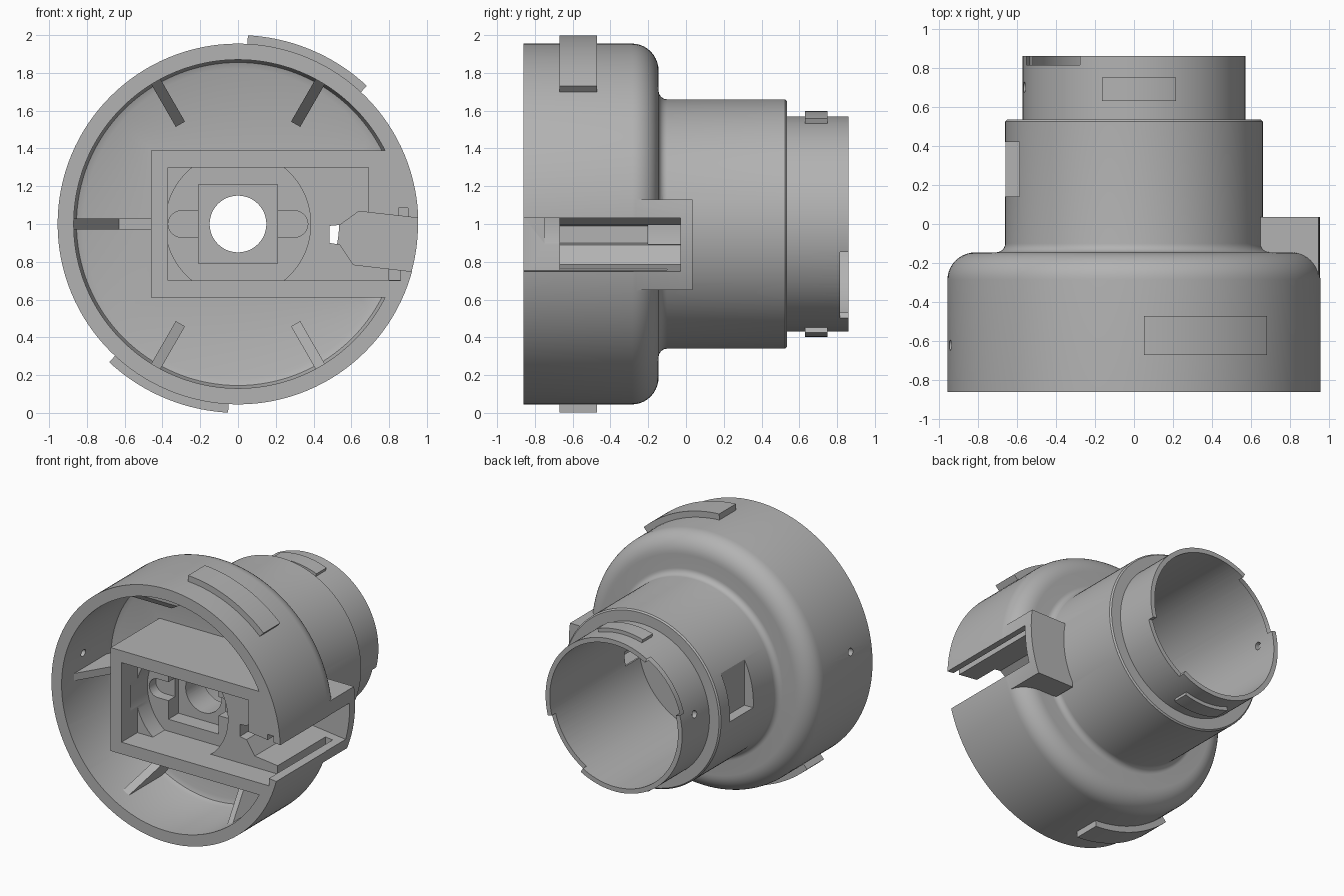
import bpy, bmesh
from math import sin, cos, pi, radians
from mathutils import Matrix, Vector

old = bpy.data.objects.get("Cube")
if old:
    bpy.data.objects.remove(old, do_unlink=True)

grey = bpy.data.materials.new("housing grey")
grey.use_nodes = True
grey.diffuse_color = (0.45, 0.45, 0.45, 1)
grey.node_tree.nodes["Principled BSDF"].inputs["Base Color"].default_value = (0.45, 0.45, 0.45, 1)


def finish(name, bm):
    bmesh.ops.recalc_face_normals(bm, faces=bm.faces)
    mesh = bpy.data.meshes.new(name)
    bm.to_mesh(mesh)
    bm.free()
    mesh.materials.append(grey)
    obj = bpy.data.objects.new(name, mesh)
    bpy.context.collection.objects.link(obj)
    return obj


def revolve(name, profile, start=0, end=360, steps=128):
    """Turn a closed (radius, y) outline round the main axis."""
    bm = bmesh.new()
    full = end - start == 360
    rings = []
    for i in range(steps if full else steps + 1):
        a = radians(start + (end - start) * i / steps)
        rings.append([bm.verts.new((r * cos(a), y, 1 + r * sin(a))) for r, y in profile])
    n = len(profile)
    pairs = list(zip(rings, rings[1:])) + ([(rings[-1], rings[0])] if full else [])
    for a, b in pairs:
        for j in range(n):
            k = (j + 1) % n
            if profile[j][0] or profile[k][0]:
                bm.faces.new((a[j], a[k], b[k], b[j]))
    if not full:
        bm.faces.new(rings[0])
        bm.faces.new(rings[-1])
    bmesh.ops.remove_doubles(bm, verts=bm.verts, dist=1e-5)
    return finish(name, bm)


def drum(name, radius, y0, y1, steps=96):
    return revolve(name, [(0, y0), (radius, y0), (radius, y1), (0, y1)], steps=steps)


def prism(name, points, y0, y1):
    """Extrude an (x, height from axis) outline along y."""
    bm = bmesh.new()
    face = bm.faces.new([bm.verts.new((x, y0, 1 + h)) for x, h in points])
    moved = bmesh.ops.extrude_face_region(bm, geom=[face])["geom"]
    bmesh.ops.translate(bm, vec=(0, y1 - y0, 0),
                        verts=[v for v in moved if isinstance(v, bmesh.types.BMVert)])
    return finish(name, bm)


def block(name, x0, x1, y0, y1, h0, h1):
    return prism(name, [(x0, h0), (x1, h0), (x1, h1), (x0, h1)], y0, y1)


def combine(target, tool, operation="DIFFERENCE"):
    mod = target.modifiers.new("cut", "BOOLEAN")
    mod.operation = operation
    mod.solver = "EXACT"
    mod.object = tool
    bpy.context.view_layer.objects.active = target
    bpy.ops.object.modifier_apply(modifier=mod.name)
    bpy.data.objects.remove(tool, do_unlink=True)


def arc(cr, cy, rr, ry, a0, a1, n=10):
    angles = [radians(a0 + (a1 - a0) * i / n) for i in range(n + 1)]
    return [(cr + rr * cos(a), cy + ry * sin(a)) for a in angles]


# Stepped bell housing
outline = [(0, -0.86), (0.955, -0.86)]
outline += arc(0.81, -0.285, 0.145, 0.14, 0, 90)
outline += arc(0.705, -0.1, 0.045, 0.045, 270, 180, 6)
outline += [(0.66, 0.525), (0.65, 0.535), (0.57, 0.535), (0.57, 0.86), (0, 0.86)]
housing = revolve("housing", outline)

# Side boss behind the bell, curved on its outer face
boss = block("boss", 0.58, 1.1, -0.3, 0.035, -0.35, 0.13)
combine(boss, drum("boss_limit", 0.953, -0.5, 0.5, 128), "INTERSECT")
combine(housing, boss, "UNION")

# Front cavity, leaving the central box standing
cavity = revolve("cavity", [(0, -0.28), (0.82, -0.28), (0.855, -0.293), (0.87, -0.33),
                            (0.87, -0.95), (0, -0.95)])
combine(cavity, block("box_keep", -0.46, 1.2, -1.1, 0, -0.39, 0.39))
combine(housing, cavity)

# Rear bore
combine(housing, drum("bore", 0.535, -0.2, 0.95, 128))

# Recesses in the central box, from shallow to deep
combine(housing, block("tray", -0.37, 0.69, -0.95, -0.67, -0.3, 0.3))
combine(housing, block("tray_corner", 0.6, 0.86, -0.95, -0.67, -0.3, 0.04))
well = drum("well", 0.385, -0.75, -0.53)
combine(well, block("well_limit", -0.5, 0.5, -1, 0, -0.3, 0.3), "INTERSECT")
combine(housing, well)
slot = [(0.3 * s + 0.07 * cos(a), 0.07 * sin(a))
        for s, base in ((1, -pi / 2), (-1, pi / 2))
        for a in [base + pi * i / 12 for i in range(13)]]
combine(housing, prism("well_slot", slot, -0.6, -0.45))
combine(housing, block("square_seat", -0.21, 0.21, -0.6, -0.41, -0.21, 0.21))
combine(housing, drum("shaft_hole", 0.15, -0.6, 0))

# Side channel with its guide grooves
channel = [(1.1, 0.015), (0.64, 0.067), (0.54, -0.005), (0.485, -0.01),
           (0.485, -0.1), (0.54, -0.11), (0.61, -0.215), (1.1, -0.272)]
combine(housing, prism("channel", channel, -0.95, -0.03))
combine(housing, block("upper_groove", 0.85, 0.9, -0.95, -0.1, 0, 0.085))
combine(housing, block("lower_groove", 0.8, 0.86, -0.95, -0.1, -0.297, -0.2))

# Pocket in the neck
combine(housing, block("neck_pocket", -0.8, -0.585, 0.14, 0.42, -0.04, 0.305))

# Two notches in the rear rim
for start in (-61, 119):
    combine(housing, revolve("rim_notch", [(0.45, 0.815), (0.7, 0.815), (0.7, 0.95), (0.45, 0.95)],
                             start, start + 46, 24))

# Radial pin holes
for radius, y in ((0.91, -0.62), (0.55, 0.7)):
    bm = bmesh.new()
    bmesh.ops.create_cone(bm, cap_ends=True, segments=20, radius1=0.027, radius2=0.027, depth=0.2)
    way = Vector((-cos(radians(10)), 0, sin(radians(10))))
    turn = way.to_track_quat("Z", "Y").to_matrix().to_4x4()
    bm.transform(Matrix.Translation(way * radius + Vector((0, y, 1))) @ turn)
    combine(housing, finish("pin_hole", bm))

parts = [housing]

# Locking tabs on the bell and on the rear tube
for turn in (0, 180):
    parts.append(revolve("bell_tab", [(0.94, -0.67), (1, -0.67), (1, -0.47), (0.94, -0.47)],
                         47 + turn, 87 + turn, 24))
    parts.append(revolve("rear_tab", [(0.555, 0.63), (0.597, 0.63), (0.597, 0.75), (0.555, 0.75)],
                         69 + turn, 106 + turn, 24))

# Gusset ribs inside the bell
for angle, inner in ((60, 0.61), (120, 0.61), (180, 0.44), (240, 0.61), (300, 0.61)):
    bm = bmesh.new()
    side = [(0.9, -0.76), (0.9, -0.25), (inner, -0.25), (inner, -0.32), (0.63, -0.32)]
    if inner == 0.61:
        side[3:] = [(inner, -0.32)]
    face = bm.faces.new([bm.verts.new((r, y, -0.028)) for r, y in side])
    moved = bmesh.ops.extrude_face_region(bm, geom=[face])["geom"]
    bmesh.ops.translate(bm, vec=(0, 0, 0.056),
                        verts=[v for v in moved if isinstance(v, bmesh.types.BMVert)])
    bm.transform(Matrix.Translation((0, 0, 1)) @ Matrix.Rotation(radians(-angle), 4, "Y"))
    parts.append(finish("gusset_rib", bm))

# Smooth round walls, crisp edges
bpy.ops.object.select_all(action="DESELECT")
for part in parts:
    part.select_set(True)
bpy.context.view_layer.objects.active = housing
bpy.ops.object.shade_smooth_by_angle(angle=radians(30))
